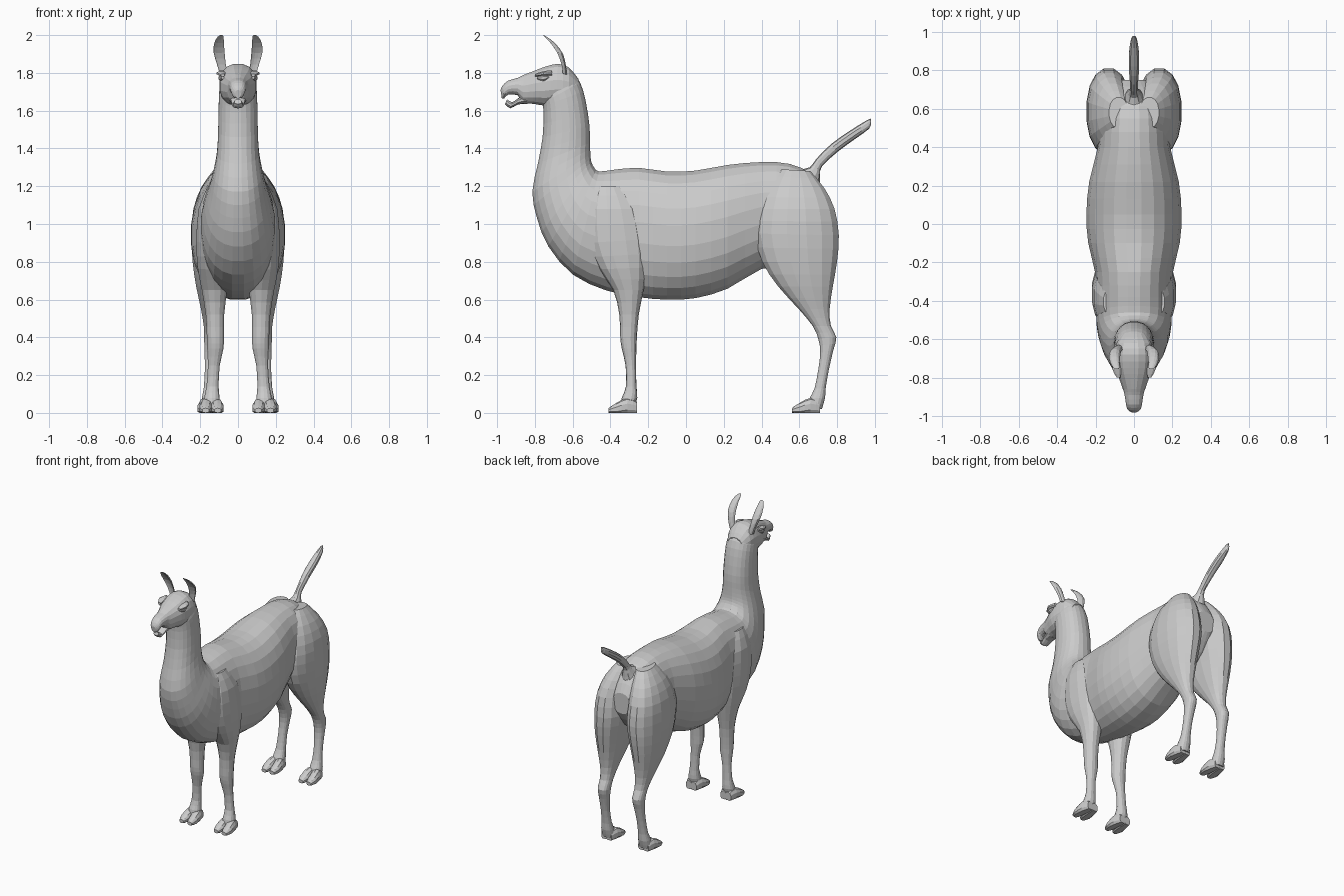
import bpy, bmesh, math
from mathutils import Vector


def smooth_rows(rows, steps):
    # Catmull-Rom interpolation between the given cross-sections
    out = []
    n = len(rows)
    for i in range(n - 1):
        p0, p1 = rows[max(i - 1, 0)], rows[i]
        p2, p3 = rows[i + 1], rows[min(i + 2, n - 1)]
        for s in range(steps):
            t = s / steps
            out.append([0.5 * (2 * b + (c - a) * t + (2 * a - 5 * b + 4 * c - d) * t * t
                               + (3 * b - a - 3 * c + d) * t ** 3)
                        for a, b, c, d in zip(p0, p1, p2, p3)])
    out.append(list(rows[-1]))
    return out


def loft(name, rows, sides=12, steps=2, mirror=False, power=0.9, scoop=False):
    """Each row: top (y, z), bottom (y, z), half width, optional centre x."""
    rows = [tuple(r) + ((0.0,) if len(r) == 5 else ()) for r in rows]
    bm = bmesh.new()
    rings = []
    for ty, tz, by, bz, w, cx in smooth_rows(rows, steps):
        mid = Vector((cx, (ty + by) / 2, (tz + bz) / 2))
        half = Vector((0, (ty - by) / 2, (tz - bz) / 2))
        ring = []
        for k in range(sides):
            a = 2 * math.pi * (k + 0.5) / sides
            c, s = math.cos(a), math.sin(a)
            c = math.copysign(abs(c) ** power, c)
            s = math.copysign(abs(s) ** power, s)
            if scoop and s < 0:
                s *= -0.4
            p = mid + half * s + Vector((w * c, 0, 0))
            p.z = max(p.z, 0)
            ring.append(bm.verts.new(p))
        rings.append(ring)
    for a, b in zip(rings, rings[1:]):
        for k in range(sides):
            j = (k + 1) % sides
            bm.faces.new((a[k], a[j], b[j], b[k]))
    bm.faces.new(rings[0])
    bm.faces.new(rings[-1])
    bmesh.ops.recalc_face_normals(bm, faces=bm.faces)
    me = bpy.data.meshes.new(name)
    bm.to_mesh(me)
    bm.free()
    ob = bpy.data.objects.new(name, me)
    bpy.context.collection.objects.link(ob)
    if mirror:
        ob.modifiers.new("mirror", 'MIRROR').use_mirror_merge = False
    return ob


# Torso sweeping forward through the chest and up the neck
loft("body_and_neck", [
    (0.75, 1.13, 0.75, 0.98, 0.07), (0.67, 1.26, 0.67, 0.86, 0.14),
    (0.55, 1.32, 0.55, 0.78, 0.18), (0.40, 1.33, 0.40, 0.76, 0.19),
    (0.22, 1.315, 0.22, 0.655, 0.235), (0.05, 1.285, 0.05, 0.605, 0.25),
    (-0.10, 1.28, -0.10, 0.597, 0.24), (-0.25, 1.30, -0.25, 0.61, 0.205),
    (-0.38, 1.29, -0.42, 0.645, 0.20), (-0.46, 1.28, -0.60, 0.73, 0.195),
    (-0.485, 1.30, -0.73, 0.88, 0.175), (-0.50, 1.33, -0.79, 1.03, 0.15),
    (-0.505, 1.37, -0.815, 1.17, 0.13), (-0.507, 1.43, -0.785, 1.32, 0.112),
    (-0.51, 1.52, -0.76, 1.46, 0.106), (-0.53, 1.65, -0.755, 1.59, 0.103),
    (-0.56, 1.75, -0.76, 1.64, 0.10), (-0.62, 1.83, -0.76, 1.68, 0.085),
], sides=24)

# Head, tapering to the upper lip
loft("head", [
    (-0.57, 1.77, -0.57, 1.65, 0.06), (-0.62, 1.83, -0.62, 1.63, 0.092),
    (-0.68, 1.85, -0.69, 1.625, 0.10), (-0.75, 1.833, -0.75, 1.625, 0.097),
    (-0.81, 1.81, -0.81, 1.635, 0.077), (-0.86, 1.79, -0.865, 1.64, 0.058),
    (-0.89, 1.775, -0.89, 1.68, 0.05), (-0.94, 1.76, -0.94, 1.685, 0.042),
    (-0.97, 1.735, -0.962, 1.665, 0.034), (-0.982, 1.71, -0.975, 1.665, 0.015),
], sides=16)
loft("lower_jaw", [
    (-0.84, 1.69, -0.84, 1.635, 0.045), (-0.89, 1.665, -0.89, 1.633, 0.038),
    (-0.92, 1.645, -0.93, 1.612, 0.03), (-0.948, 1.66, -0.958, 1.635, 0.02),
], sides=10)

# Brow ridges and eyes
loft("brow", [
    (-0.71, 1.815, -0.71, 1.785, 0.012, 0.085), (-0.755, 1.81, -0.755, 1.785, 0.025, 0.09),
    (-0.80, 1.795, -0.80, 1.78, 0.01, 0.08),
], sides=8, mirror=True)
loft("eye", [
    (-0.725, 1.782, -0.725, 1.772, 0.008, 0.085), (-0.755, 1.79, -0.755, 1.755, 0.015, 0.088),
    (-0.79, 1.78, -0.79, 1.768, 0.008, 0.08),
], sides=8, mirror=True)

# Cupped ears
loft("ear", [
    (-0.63, 1.79, -0.68, 1.80, 0.022, 0.075), (-0.635, 1.84, -0.69, 1.855, 0.024, 0.088),
    (-0.65, 1.90, -0.725, 1.92, 0.03, 0.10), (-0.69, 1.955, -0.755, 1.965, 0.026, 0.10),
    (-0.735, 1.99, -0.765, 1.993, 0.016, 0.092), (-0.752, 2.0, -0.762, 2.0, 0.006, 0.088),
], sides=12, mirror=True, scoop=True)

# Raised tail
loft("tail", [
    (0.60, 1.29, 0.71, 1.21, 0.05), (0.655, 1.30, 0.71, 1.26, 0.032),
    (0.69, 1.345, 0.72, 1.305, 0.02), (0.77, 1.425, 0.80, 1.38, 0.026),
    (0.87, 1.495, 0.895, 1.45, 0.028), (0.955, 1.548, 0.97, 1.505, 0.016),
    (0.98, 1.558, 0.98, 1.54, 0.005),
], sides=10)

# Front legs with the shoulder lying over the ribs
loft("front_leg", [
    (-0.33, 1.20, -0.48, 1.20, 0.05, 0.11), (-0.24, 1.08, -0.52, 1.08, 0.075, 0.135),
    (-0.20, 0.92, -0.52, 0.90, 0.085, 0.137), (-0.205, 0.77, -0.46, 0.76, 0.08, 0.135),
    (-0.225, 0.65, -0.385, 0.65, 0.068, 0.125), (-0.25, 0.52, -0.353, 0.52, 0.05, 0.122),
    (-0.26, 0.40, -0.348, 0.40, 0.046, 0.12), (-0.262, 0.34, -0.34, 0.34, 0.044, 0.12),
    (-0.265, 0.25, -0.32, 0.25, 0.032, 0.128), (-0.262, 0.14, -0.318, 0.14, 0.033, 0.135),
    (-0.258, 0.08, -0.34, 0.08, 0.042, 0.138), (-0.275, 0.02, -0.35, 0.02, 0.045, 0.14),
], sides=14, mirror=True)

# Hind legs with full thighs
loft("hind_leg", [
    (0.66, 1.28, 0.50, 1.29, 0.05, 0.08), (0.735, 1.19, 0.43, 1.20, 0.085, 0.11),
    (0.79, 1.08, 0.38, 1.08, 0.108, 0.13), (0.813, 0.94, 0.36, 0.95, 0.117, 0.132),
    (0.803, 0.80, 0.40, 0.80, 0.102, 0.14), (0.78, 0.67, 0.485, 0.67, 0.08, 0.143),
    (0.762, 0.55, 0.595, 0.55, 0.055, 0.142), (0.768, 0.46, 0.67, 0.46, 0.042, 0.14),
    (0.797, 0.40, 0.70, 0.39, 0.04, 0.14), (0.78, 0.33, 0.71, 0.32, 0.036, 0.142),
    (0.757, 0.23, 0.70, 0.23, 0.03, 0.146), (0.74, 0.13, 0.68, 0.13, 0.034, 0.148),
    (0.737, 0.08, 0.655, 0.08, 0.042, 0.15), (0.72, 0.02, 0.64, 0.02, 0.045, 0.15),
], sides=16, mirror=True)

# Two splayed toes on each foot
for label, tip, cx in (("front", -0.41, 0.14), ("hind", 0.56, 0.15)):
    for side, dx in (("inner", -0.032), ("outer", 0.032)):
        loft(f"{label}_{side}_toe", [
            (tip + 0.15, 0.06, tip + 0.15, -0.01, 0.024, cx + dx * 0.6),
            (tip + 0.10, 0.08, tip + 0.10, -0.015, 0.034, cx + dx * 0.8),
            (tip + 0.04, 0.052, tip + 0.04, -0.015, 0.034, cx + dx),
            (tip, 0.025, tip, 0.0, 0.018, cx + dx),
        ], sides=10, mirror=True)
